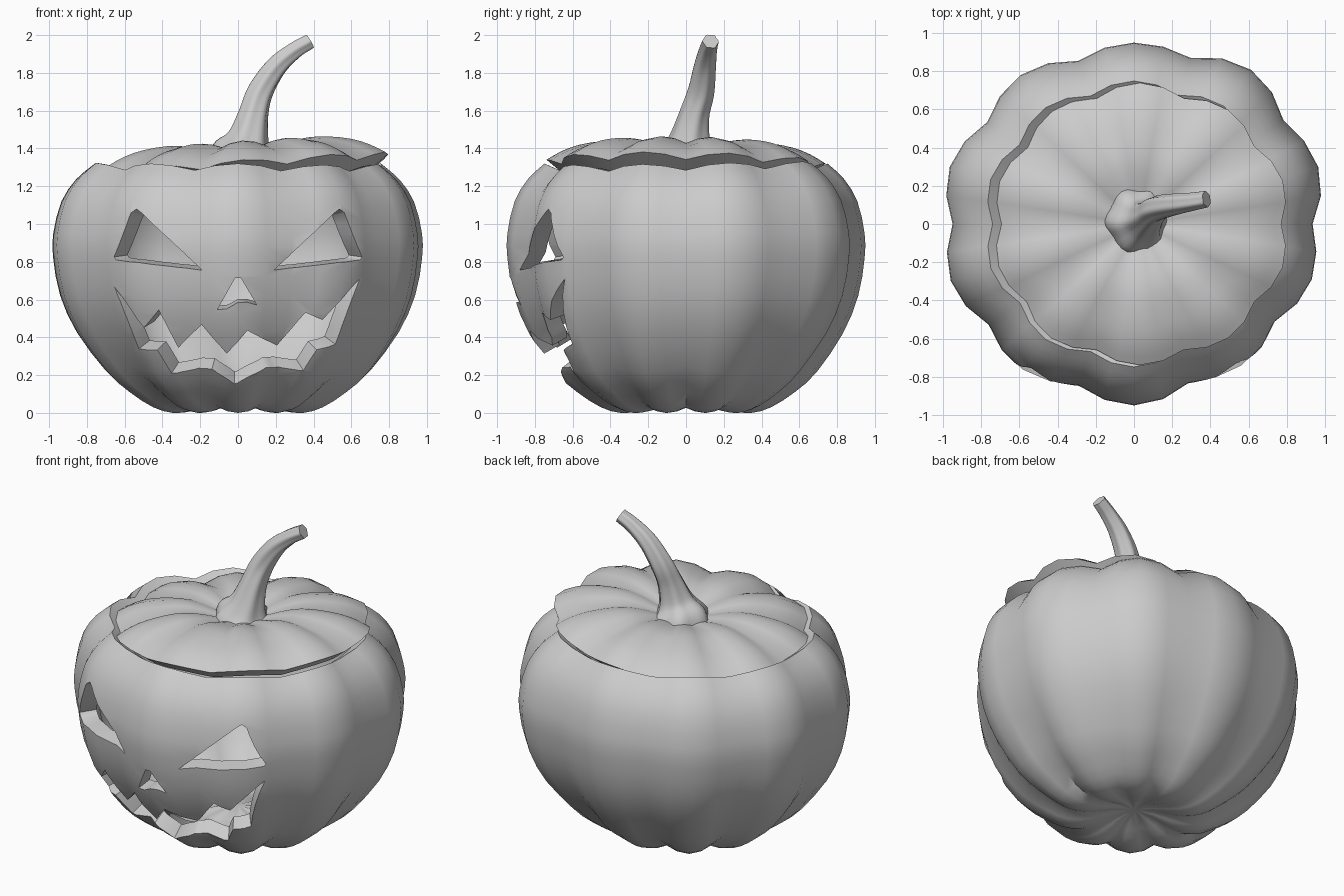
import bpy, bmesh
from math import sin, cos, pi, sqrt, radians, atan2
from mathutils import Vector, Matrix

if "Cube" in bpy.data.objects:
    bpy.data.objects.remove(bpy.data.objects["Cube"])

LOBES, SEGS = 10, 40
C = Vector((0, 0, 0.75))          # centre that lobes and shell scale about
WALL, XS, YS = 0.89, 1.005, 0.96  # inner wall scale, plan squash
BULGE = [1.02, 1.05, 1.0, 1.015, 1.02, 1.015, 1.0, 1.0, .97, .985]   # per lobe


def smooth(pts, n=3):
    """Catmull-Rom resample of a point list (any dimension)."""
    p = [Vector(a) for a in pts]
    p = [p[0] * 2 - p[1]] + p + [p[-1] * 2 - p[-2]]
    out = []
    for i in range(1, len(p) - 2):
        a, b, c, d = p[i - 1:i + 3]
        for k in range(n):
            t = k / n
            out.append(0.5 * (2 * b + (c - a) * t + (2 * a - 5 * b + 4 * c - d) * t * t
                              + (3 * b - a - 3 * c + d) * t ** 3))
    return out + [p[-2]]


def shade_smooth(ob):
    bpy.ops.object.select_all(action='DESELECT')
    ob.select_set(True)
    bpy.context.view_layer.objects.active = ob
    bpy.ops.object.shade_smooth_by_angle(angle=radians(45))


def finish(bm, name, shade=True):
    bmesh.ops.recalc_face_normals(bm, faces=bm.faces)
    me = bpy.data.meshes.new(name)
    bm.to_mesh(me)
    bm.free()
    ob = bpy.data.objects.new(name, me)
    bpy.context.collection.objects.link(ob)
    if shade:
        shade_smooth(ob)
    return ob


def bridge(bm, rings):
    """Faces between consecutive rings; a ring of one vertex is a pole."""
    for a, b in zip(rings, rings[1:]):
        n = max(len(a), len(b))
        for i in range(n):
            j = (i + 1) % n
            f = [a[i % len(a)], a[j % len(a)], b[j % len(b)], b[i % len(b)]]
            bm.faces.new(list(dict.fromkeys(f)))


def lobe_scale(a, r, z):
    """Radial factor for the ribs: creases between slightly uneven lobes."""
    w = (a / (2 * pi) * LOBES + 1e-9) % LOBES
    k, u = int(w), w % 1
    g = max(0, 1 - ((z - .85) / .6) ** 2)
    near = BULGE[(k - 1) % LOBES] if u < .5 else BULGE[(k + 1) % LOBES]
    crest = BULGE[k] - 1
    valley = (BULGE[k] + near) / 2 - 1
    s = sin(pi * u)
    return 1 + g * (valley + (crest - valley) * s) - 0.062 * min(1, r / 0.55) * (1 - s)


def ribbed_shell(name, prof, shade=True):
    """Hollow ribbed surface of revolution from an outer (r, z) profile."""
    walls = [(r, z, 1) for r, z in prof] + [(r, z, WALL) for r, z in reversed(prof)]
    bm = bmesh.new()
    rings = []
    for r, z, s in walls:
        ring = []
        for i in range(SEGS if r > 1e-4 else 1):
            a = 2 * pi * i / SEGS
            f = s * (lobe_scale(a, r, z) if r > 1e-4 else 1)
            p = Vector((r * cos(a) * XS, r * sin(a) * YS, z))
            ring.append(bm.verts.new(C + (p - C) * f))
        rings.append(ring)
    bridge(bm, rings)
    return finish(bm, name, shade)


# Pumpkin body
body_prof = smooth([(0, .06), (.12, .045), (.25, .01), (.36, .0), (.47, .03), (.60, .11),
                    (.72, .215), (.865, .42), (.95, .62), (.985, .82), (.985, .95),
                    (.945, 1.12), (.87, 1.24), (.78, 1.32)], 2)
body = ribbed_shell("pumpkin_body", body_prof, shade=False)


# Face openings, cut towards the centre
def surface_point(x, z):
    for p, q in zip(body_prof, body_prof[1:]):
        if q[1] > z >= p[1] and p[0] > 0.3:
            r = p[0] + (q[0] - p[0]) * (z - p[1]) / (q[1] - p[1])
            break
    y = -0.8
    for _ in range(6):
        f = r * lobe_scale(atan2(y / YS, x / XS) % (2 * pi), r, z)
        y = (y - YS * sqrt(max(.1, f * f - x * x))) / 2
    return Vector((x, y, z))


def carve(name, outline, steps=4, aim=0.75):
    centre = Vector((0, 0, aim))
    pts = []
    for (x0, z0), (x1, z1) in zip(outline, outline[1:] + outline[:1]):
        for k in range(steps):
            t = k / steps
            pts.append(surface_point(x0 + (x1 - x0) * t, z0 + (z1 - z0) * t))
    bm = bmesh.new()
    near, far = ([bm.verts.new(centre + (p - centre) * s) for p in pts] for s in (0.6, 2.0))
    bridge(bm, [near, far])
    caps = [bm.faces.new(near), bm.faces.new(far)]
    bmesh.ops.triangulate(bm, faces=caps)
    cutter = finish(bm, name, shade=False)
    cutter.hide_render = True
    mod = body.modifiers.new(name, 'BOOLEAN')
    mod.operation, mod.solver, mod.object = 'DIFFERENCE', 'EXACT', cutter
    bpy.ops.object.select_all(action='DESELECT')
    body.select_set(True)
    bpy.context.view_layer.objects.active = body
    bpy.ops.object.modifier_apply(modifier=name)
    bpy.data.objects.remove(cutter)


eye = [(.19, .755), (.515, 1.06), (.54, 1.08), (.565, 1.06), (.66, .825), (.65, .81)]
for side, label in ((1, "right"), (-1, "left")):
    carve(label + "_eye_cutter", [(side * x, z) for x, z in eye], aim=0.92)
carve("nose_cutter", [(-.015, .715), (.015, .715), (.10, .57), (.05, .585), (0, .585),
                      (-.06, .55), (-.11, .545)], 2)
carve("mouth_cutter", [(-.656, .665), (-.50, .45), (-.42, .545), (-.32, .34), (-.195, .465),
                       (-.06, .31), (.05, .434), (.21, .35), (.36, .53), (.45, .49),
                       (.648, .71), (.52, .36), (.42, .33), (.35, .22), (.15, .23),
                       (-.02, .15), (-.14, .225), (-.355, .205), (-.43, .33), (-.53, .335)])
shade_smooth(body)

# Lid, resting slightly askew
lid_prof = smooth([(0, 1.375), (.12, 1.385), (.24, 1.42), (.36, 1.443), (.48, 1.44),
                   (.6, 1.42), (.7, 1.385), (.785, 1.338)], 2)
BULGE = [1] * LOBES
lid = ribbed_shell("pumpkin_lid", lid_prof)
pivot = Vector((0, 0, 1.34))
tilt = Matrix.Rotation(radians(-3.7), 4, 'Y') @ Matrix.Rotation(radians(-.8), 4, 'X')
lid.data.transform(Matrix.Translation(pivot + Vector((.03, 0, -.008))) @ tilt
                   @ Matrix.Diagonal((1, .98, 1, 1)) @ Matrix.Translation(-pivot))

# Curved ridged stem: x, y, z, radius
path = smooth([(.03, .02, 1.33, .185), (.033, .02, 1.38, .165), (.055, .022, 1.455, .108),
               (.082, .045, 1.58, .077), (.118, .08, 1.7, .067), (.20, .10, 1.83, .056),
               (.295, .115, 1.915, .046), (.38, .13, 1.967, .041)], 4)
bm = bmesh.new()
rings = []
for i, p in enumerate(path):
    t = (path[min(i + 1, len(path) - 1)] - path[max(i - 1, 0)]).xyz.normalized()
    u = Vector((0, 1, 0)).cross(t).normalized()
    v = t.cross(u)
    ring = []
    for k in range(32):
        a = 2 * pi * k / 32
        r = p[3] * (1 + 0.06 * cos(6 * (a - 0.02 * i)))
        ring.append(bm.verts.new(p.xyz + (u * cos(a) + v * sin(a)) * r))
    rings.append(ring)
bridge(bm, rings)
bm.faces.new(rings[0])
bm.faces.new(rings[-1])
finish(bm, "stem")
